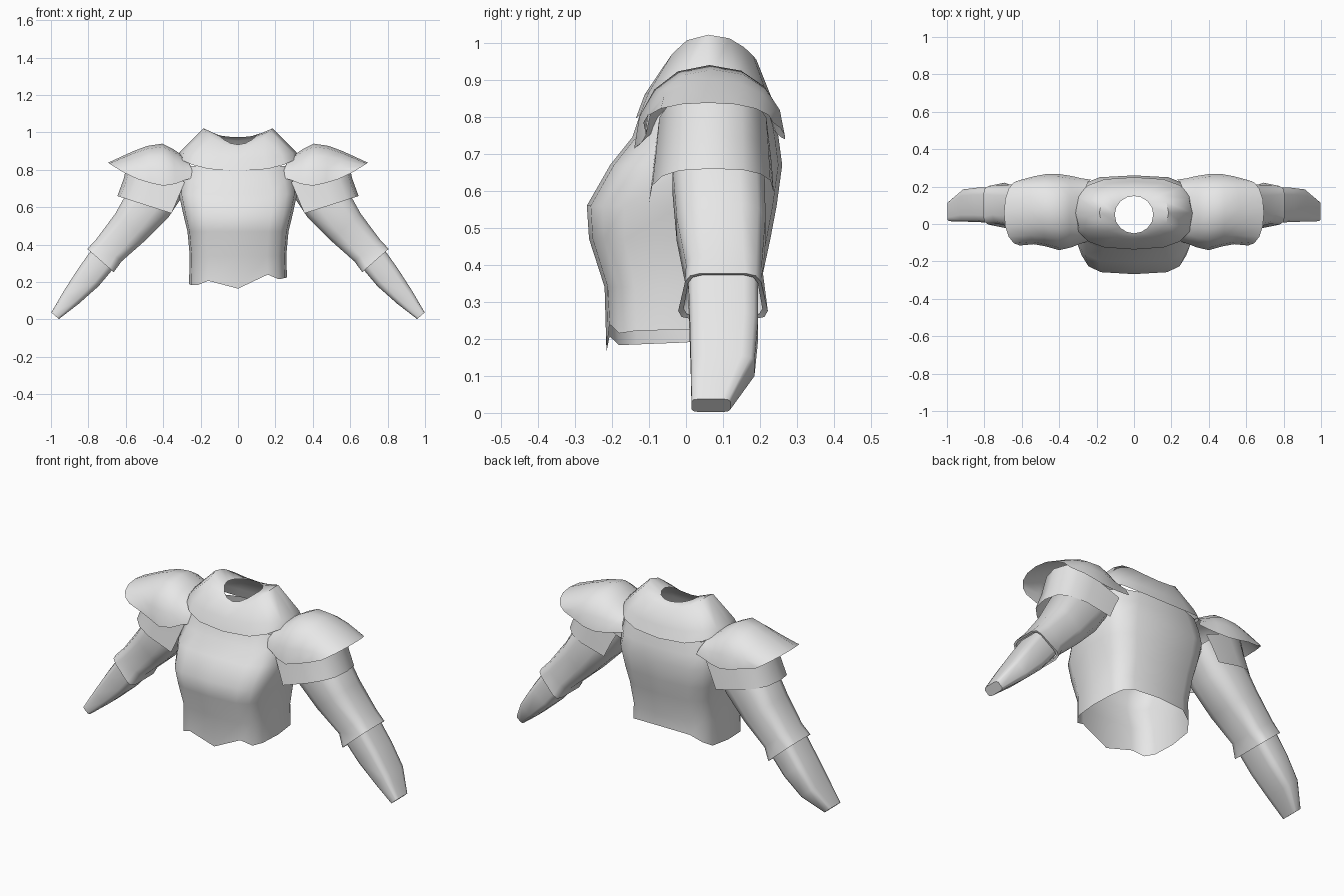
import bpy, bmesh, math
from mathutils import Vector

cube = bpy.data.objects.get("Cube")
if cube:
    bpy.data.objects.remove(cube, do_unlink=True)

steel = bpy.data.materials.new("light_grey_steel")
steel.use_nodes = True
steel.diffuse_color = (0.8, 0.8, 0.8, 1)
steel.node_tree.nodes["Principled BSDF"].inputs["Base Color"].default_value = (0.8, 0.8, 0.8, 1)


def power(v, p):
    return math.copysign(abs(v) ** p, v)


def loft(name, rows, closed=True, cap_end=False):
    """Skin a list of equal-length point rows."""
    bm = bmesh.new()
    grid = [[bm.verts.new(p) for p in row] for row in rows]
    n = len(rows[0])
    for a, b in zip(grid, grid[1:]):
        for i in range(n if closed else n - 1):
            j = (i + 1) % n
            bm.faces.new((a[i], a[j], b[j], b[i]))
    if cap_end:
        bm.faces.new(grid[-1])
    bmesh.ops.recalc_face_normals(bm, faces=bm.faces)
    # open sheets must face away from the body
    if not closed and sum(f.normal.z * f.calc_area() for f in bm.faces) < 0:
        bmesh.ops.reverse_faces(bm, faces=bm.faces)
    mesh = bpy.data.meshes.new(name)
    bm.to_mesh(mesh)
    bm.free()
    mesh.materials.append(steel)
    obj = bpy.data.objects.new(name, mesh)
    bpy.context.collection.objects.link(obj)
    bpy.ops.object.select_all(action="DESELECT")
    obj.select_set(True)
    bpy.context.view_layer.objects.active = obj
    bpy.ops.object.shade_smooth_by_angle(angle=math.radians(62))
    return obj


def torso_ring(hx, yf, yb, zf, zs, zb, p=0.52, n=16):
    """Boxy oval starting at the front; height blends front, side, back."""
    row = []
    for k in range(n):
        t = math.tau * k / n
        s, c = math.sin(t), math.cos(t)
        mid = zf if c > 0 else zb
        row.append(Vector((hx * power(s, p),
                           (yf + yb) / 2 - (yb - yf) / 2 * power(c, p),
                           mid + (zs - mid) * s * s)))
    return row


# Breastplate, with an uneven hem
hem_heights = [.165, .24, .215, .222, .225, .23, .25, .265,
               .27, .265, .23, .20, .19, .185, .183, .207]
hem = torso_ring(.262, -.215, .20, 0, 0, 0)
for point, height in zip(hem, hem_heights):
    point.z = height
levels = [(.258, -.22, .20, .34, .52), (.27, -.262, .228, .47, .52),
          (.292, -.268, .245, .56, .52), (.316, -.205, .26, .67, .56),
          (.312, -.145, .25, .745, .65), (.30, -.12, .235, .82, .75)]
loft("breastplate", [hem] + [torso_ring(hx, f, b, z, z, z, p) for hx, f, b, z, p in levels])

# Shoulder mantle rising to a ridge, then dipping to the neck opening
loft("mantle", [torso_ring(.315, -.136, .25, .795, .86, .80, .72),
                torso_ring(.312, -.112, .228, .86, .895, .86, .8),
                torso_ring(.185, -.07, .19, .92, 1.022, .955, .85),
                torso_ring(.103, -.05, .15, .935, .985, .975, 1)])


def arm_ring(side, x, z, hw, y0, y1, p, taper=0, n=12):
    """Section across the slanted arm; taper narrows its outer face."""
    row = []
    for k in range(n):
        t = math.tau * (k + .5) / n
        u = power(math.cos(t) / math.cos(math.pi / n), p)
        v = power(math.sin(t) / math.cos(math.pi / n), p)
        row.append((side * (x + .75 * hw * u),
                    (y0 + y1) / 2 + (y1 - y0) / 2 * v * (1 - taper * u),
                    z + .66 * hw * u))
    return row


def arch(side, x0, x1, yf, yb, zf, zt, zb, p=1, q=.9, n=9):
    """Front-to-back arch that bulges outward from x0 to x1."""
    row = []
    for k in range(n):
        t = math.pi * k / (n - 1)
        s, c = max(0, math.sin(t)) ** p, math.cos(t)
        low = zf if c > 0 else zb
        row.append((side * (x0 + (x1 - x0) * s),
                    (yf + yb) / 2 - (yb - yf) / 2 * power(c, q),
                    low + (zt - low) * s))
    return row


for side, label in ((1, "left"), (-1, "right")):
    # Upper sleeve with a flared cuff and a narrow lip turned inward
    sleeve = [(.36, .76, .11, -.02, .20, .65), (.47, .635, .132, -.037, .212, .65),
              (.575, .495, .108, -.025, .215, .6), (.69, .37, .09, .0, .205, .5),
              (.735, .315, .094, -.012, .212, .35, .13),
              (.733, .317, .084, .0, .20, .35, .1)]
    loft(label + "_sleeve", [arm_ring(side, *r) for r in sleeve])

    # Forearm guard, closed at the wrist
    forearm = [(.715, .335, .078, .006, .195), (.80, .225, .072, .01, .195),
               (.89, .12, .053, .013, .185), (.978, .02, .027, .015, .12)]
    loft(label + "_forearm", [arm_ring(side, *r, p=.4) for r in forearm], cap_end=True)

    # Lower shoulder plate
    plate = [(.285, .585, -.08, .225, .735, .86, .735),
             (.32, .612, -.09, .232, .65, .75, .67),
             (.355, .645, -.10, .237, .567, .66, .595)]
    loft(label + "_lower_shoulder_plate",
         [arch(side, *r, p=.7, q=.7) for r in plate], closed=False)

    # Upper shoulder plate, from inside the mantle out to a flared rim
    pauldron = [(.23, .27, -.088, .237, .76, .86, .765),
                (.285, .30, -.105, .245, .745, .88, .755),
                (.335, .345, -.125, .257, .725, .91, .745),
                (.40, .405, -.14, .267, .715, .94, .74),
                (.47, .485, -.12, .267, .73, .928, .75),
                (.535, .56, -.108, .255, .75, .9, .77),
                (.61, .695, -.115, .235, .785, .838, .785)]
    loft(label + "_upper_shoulder_plate",
         [arch(side, *r) for r in pauldron], closed=False)
